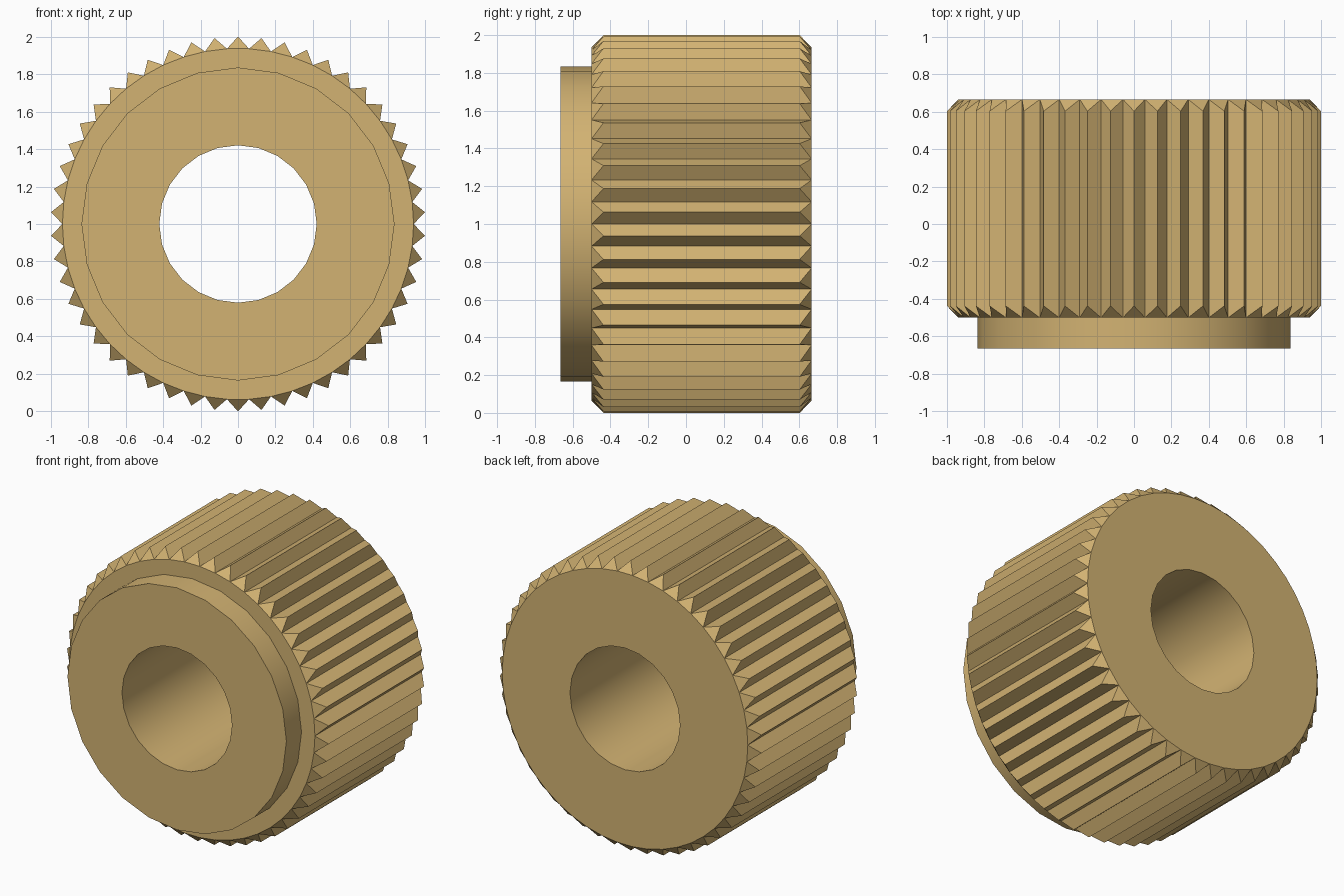
import bpy, bmesh, math

if "Cube" in bpy.data.objects:
    bpy.data.objects.remove(bpy.data.objects["Cube"])

TEETH, SIDES = 50, 24
R_TIP, R_ROOT, R_COLLAR, R_BORE = 1.0, 0.937, 0.835, 0.42
Y_FRONT, Y_STEP, Y_BACK, CHAMFER = -0.665, -0.5, 0.665, 0.063

bm = bmesh.new()


def ring(r, y, n, offset=0.0):
    """Circle of vertices around the y axis, starting at the top."""
    out = []
    for i in range(n):
        a = math.tau * (i + offset) / n
        out.append(bm.verts.new((r * math.sin(a), y, 1 + r * math.cos(a))))
    return out


def wall(a, b):
    """Quads joining two rings of equal count."""
    n = len(a)
    for i in range(n):
        j = (i + 1) % n
        bm.faces.new((a[i], a[j], b[j], b[i]))


def annulus(outer, inner):
    """Flat face between two rings that may differ in count."""
    edges = []
    for loop in (outer, inner):
        for i, v in enumerate(loop):
            w = loop[(i + 1) % len(loop)]
            edges.append(bm.edges.get((v, w)) or bm.edges.new((v, w)))
    bmesh.ops.triangle_fill(bm, edges=edges, use_beauty=True, normal=(0, 1, 0))


# Knurled rim: V teeth with chamfered ends
root_f = ring(R_ROOT, Y_STEP, TEETH, -0.5)
root_b = ring(R_ROOT, Y_BACK, TEETH, -0.5)
tip_f = ring(R_TIP, Y_STEP + CHAMFER, TEETH)
tip_b = ring(R_TIP, Y_BACK - CHAMFER, TEETH)
for i in range(TEETH):
    j = (i + 1) % TEETH
    bm.faces.new((root_f[i], tip_f[i], tip_b[i], root_b[i]))
    bm.faces.new((tip_f[i], root_f[j], root_b[j], tip_b[i]))
    bm.faces.new((root_f[i], root_f[j], tip_f[i]))
    bm.faces.new((root_b[i], tip_b[i], root_b[j]))

# Collar and through bore
collar_f = ring(R_COLLAR, Y_FRONT, SIDES)
collar_b = ring(R_COLLAR, Y_STEP, SIDES)
bore_f = ring(R_BORE, Y_FRONT, SIDES)
bore_b = ring(R_BORE, Y_BACK, SIDES)
wall(collar_f, collar_b)
wall(bore_f, bore_b)
wall(collar_f, bore_f)

# Step face and back face
annulus(root_f, collar_b)
annulus(root_b, bore_b)
bmesh.ops.recalc_face_normals(bm, faces=bm.faces[:])

mesh = bpy.data.meshes.new("knurled_insert")
bm.to_mesh(mesh)
bm.free()
brass = bpy.data.materials.new("brass")
brass.diffuse_color = (0.65, 0.45, 0.17, 1)
brass.use_nodes = True
brass.node_tree.nodes["Principled BSDF"].inputs["Base Color"].default_value = brass.diffuse_color
mesh.materials.append(brass)
insert = bpy.data.objects.new("knurled_insert", mesh)
bpy.context.collection.objects.link(insert)

# Smooth collar and bore, crisp teeth
bpy.context.view_layer.objects.active = insert
insert.select_set(True)
bpy.ops.object.shade_smooth_by_angle(angle=math.radians(30))
